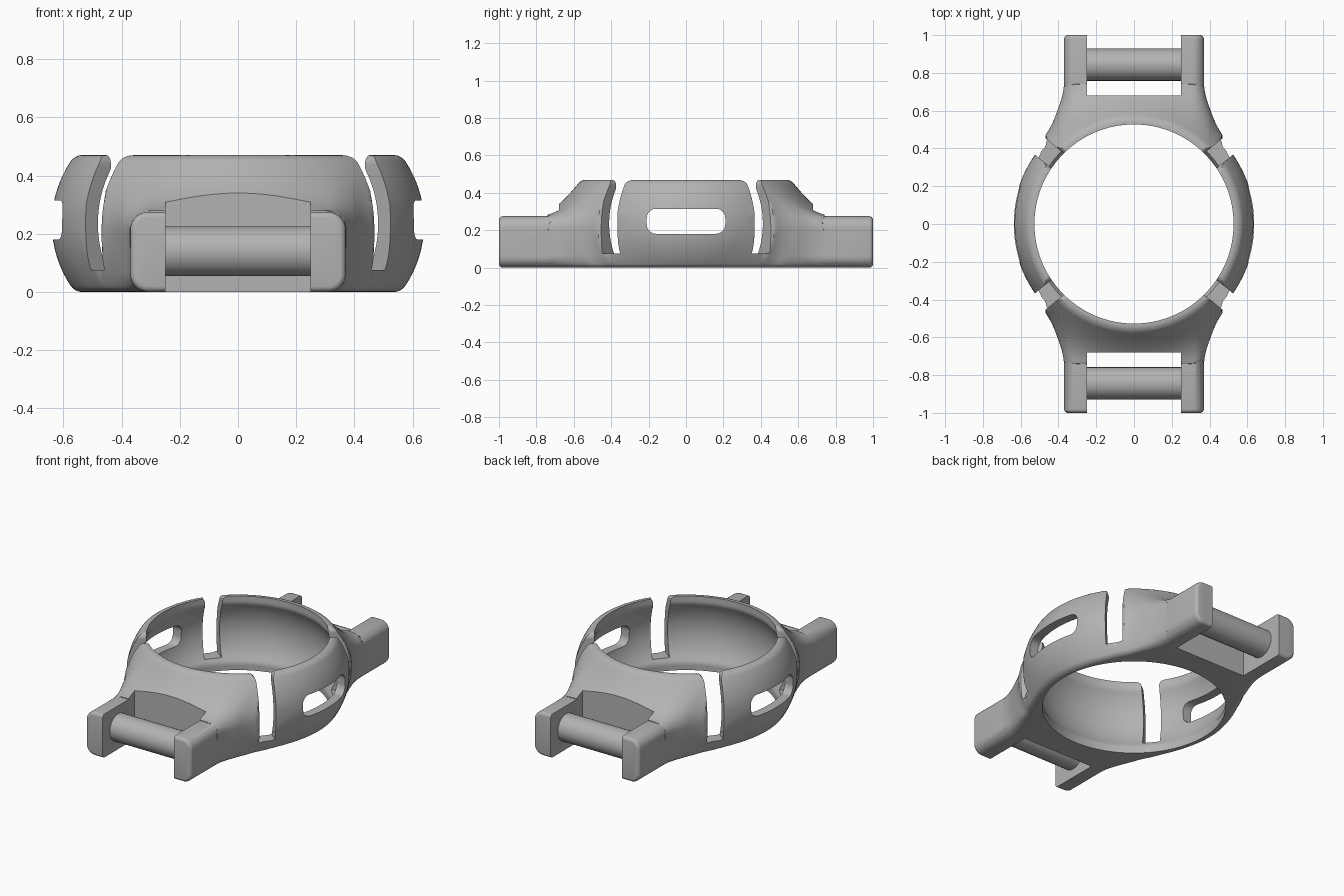
import bpy, bmesh, math
from math import sin, cos, pi, hypot, sqrt
from mathutils import Matrix, Vector

cube = bpy.data.objects.get("Cube")
if cube:
    bpy.data.objects.remove(cube, do_unlink=True)

HEIGHT, MID = 0.47, 0.235          # ring height and its widest level
ARC_R, OUTER, INNER = 0.255, 0.385, 0.33   # arc centre radius and wall arcs
BORE = 0.527
LUG_W, LUG_H, LUG_ROUND = 0.37, 0.275, 0.06
POCKET_W, POCKET_Y = 0.25, 0.68
FILLET, CORE_Y, RIM = 0.2, 0.74, 0.02

grey = bpy.data.materials.new("plain grey")
grey.use_nodes = True
grey.diffuse_color = (0.45, 0.45, 0.45, 1)
grey.node_tree.nodes["Principled BSDF"].inputs["Base Color"].default_value = grey.diffuse_color


def make_object(name, bm):
    bmesh.ops.recalc_face_normals(bm, faces=bm.faces[:])
    mesh = bpy.data.meshes.new(name)
    bm.to_mesh(mesh)
    bm.free()
    mesh.materials.append(grey)
    obj = bpy.data.objects.new(name, mesh)
    bpy.context.collection.objects.link(obj)
    return obj


def prism(name, outline, matrix, depth, bevel=0):
    """Extrude a 2D outline along local z from 0 to depth."""
    bm = bmesh.new()
    base = bm.faces.new([bm.verts.new((x, y, 0)) for x, y in outline])
    out = bmesh.ops.extrude_face_region(bm, geom=[base], use_keep_orig=True)
    top = [v for v in out["geom"] if isinstance(v, bmesh.types.BMVert)]
    for v in top:
        v.co.z = depth
    if bevel:
        edges = [e for e in bm.edges if all(v in top for v in e.verts)]
        bmesh.ops.bevel(bm, geom=edges, offset=bevel, segments=4, profile=0.5, affect='EDGES')
    bm.transform(matrix)
    return make_object(name, bm)


def rounded_rect(w, h, r, steps=8):
    """Rounded rectangle with half sizes w and h."""
    pts = []
    for k, (sx, sy) in enumerate([(1, 1), (-1, 1), (-1, -1), (1, -1)]):
        for i in range(steps + 1):
            a = (k + i / steps) * pi / 2
            pts.append((sx * (w - r) + r * cos(a), sy * (h - r) + r * sin(a)))
    return pts


def axes(x, y, z, origin):
    """Matrix from three local axes and an origin."""
    m = Matrix((x, y, z)).transposed().to_4x4()
    m.translation = Vector(origin)
    return m


def boolean(target, tool, operation):
    mod = target.modifiers.new("cut", 'BOOLEAN')
    mod.operation, mod.object, mod.solver = operation, tool, 'MANIFOLD'
    bpy.ops.object.select_all(action='DESELECT')
    bpy.context.view_layer.objects.active = target
    target.select_set(True)
    bpy.ops.object.modifier_apply(modifier=mod.name)
    bpy.data.objects.remove(tool, do_unlink=True)


def body_distance(x, y, z):
    """Distance to the bulged ring blended into the lug block."""
    ring = hypot(hypot(x, y) - ARC_R, z - MID) - OUTER
    qx = abs(x) - LUG_W + LUG_ROUND
    qz = abs(z - LUG_H / 2) - LUG_H / 2 + LUG_ROUND
    lug = hypot(max(qx, 0), max(qz, 0)) + min(max(qx, qz), 0) - LUG_ROUND
    blend = hypot(max(FILLET - ring, 0), max(FILLET - lug, 0))
    return max(FILLET, min(ring, lug)) - blend


def outer_radius(a, z):
    cx, cy = cos(a), sin(a)
    r = min(CORE_Y / max(abs(cy), 0.01), 1.0)
    for _ in range(90):
        d = body_distance(r * cx, r * cy, z)
        if d < 0.0002:
            break
        r -= d
    over = max(z - HEIGHT + RIM, RIM - z, 0)
    return r - RIM + sqrt(max(RIM * RIM - over * over, 0))


# Ring body with filleted roots for the lugs
levels = {round(HEIGHT * i / 32, 4) for i in range(33)}
levels |= {round(0.272 + 0.004 * i, 4) for i in range(12)}
for i in range(5):
    s = RIM * (1 - sin(i * pi / 8))
    levels |= {round(s, 4), round(HEIGHT - s, 4)}
levels = sorted(levels)
COUNT = 256
bm = bmesh.new()
loops = []
for i in range(COUNT):
    a = 2 * pi * i / COUNT
    section = [(outer_radius(a, z), z) for z in levels]
    for z in reversed(levels):
        section.append((max(BORE, ARC_R + sqrt(INNER ** 2 - (z - MID) ** 2)), z))
    loops.append([bm.verts.new((r * cos(a), r * sin(a), z)) for r, z in section])
for i, loop in enumerate(loops):
    following = loops[(i + 1) % COUNT]
    for j in range(len(loop)):
        k = (j + 1) % len(loop)
        bm.faces.new((loop[j], following[j], following[k], loop[k]))
body = make_object("ring_body", bm)

# Lug blocks, then the open pockets between their arms
for side in (-1, 1):
    block = prism("lug_block", rounded_rect(LUG_W, LUG_H / 2, LUG_ROUND),
                  axes((1, 0, 0), (0, 0, 1), (0, side, 0), (0, side * 0.66, LUG_H / 2)),
                  0.34, 0.02)
    boolean(body, block, 'UNION')
for side in (-1, 1):
    w = POCKET_W
    pocket = prism("pocket_cutter", [(-w, -1), (w, -1), (w, 1), (-w, 1)],
                   axes((1, 0, 0), (0, 0, 1), (0, side, 0), (0, side * POCKET_Y, 0)), 0.5)
    boolean(body, pocket, 'DIFFERENCE')

# Four slits with rounded upper corners
half, flare, floor = 0.051, 0.03, 0.075
right = [(half, floor)]
for i in range(7):
    a = i * pi / 12
    right.append((half + flare * (1 - cos(a)), HEIGHT - flare + flare * sin(a)))
right.append((half + flare, 0.6))
slit_outline = right + [(-x, z) for x, z in reversed(right)]
for sx in (-1, 1):
    for sy in (-1, 1):
        a = math.radians(39.6)
        d = Vector((sx * cos(a), sy * sin(a), 0))
        slit = prism("slit_cutter", slit_outline,
                     axes((-d.y, d.x, 0), (0, 0, 1), d, d * 0.4), 0.5)
        boolean(body, slit, 'DIFFERENCE')

# Rounded window through both sides
window = prism("window_cutter", rounded_rect(0.21, 0.067, 0.05),
               axes((0, 1, 0), (0, 0, 1), (1, 0, 0), (-1, 0, 0.248)), 2)
boolean(body, window, 'DIFFERENCE')

# Strap bars between the arms
parts = [body]
circle = [(0.085 * cos(2 * pi * i / 48), 0.085 * sin(2 * pi * i / 48)) for i in range(48)]
for name, side in (("front_bar", -1), ("back_bar", 1)):
    parts.append(prism(name, circle, axes((0, 1, 0), (0, 0, 1), (1, 0, 0),
                                          (-0.26, side * 0.843, 0.14)), 0.52))

bpy.ops.object.select_all(action='DESELECT')
for part in parts:
    part.select_set(True)
bpy.context.view_layer.objects.active = body
bpy.ops.object.shade_smooth_by_angle(angle=math.radians(32))
